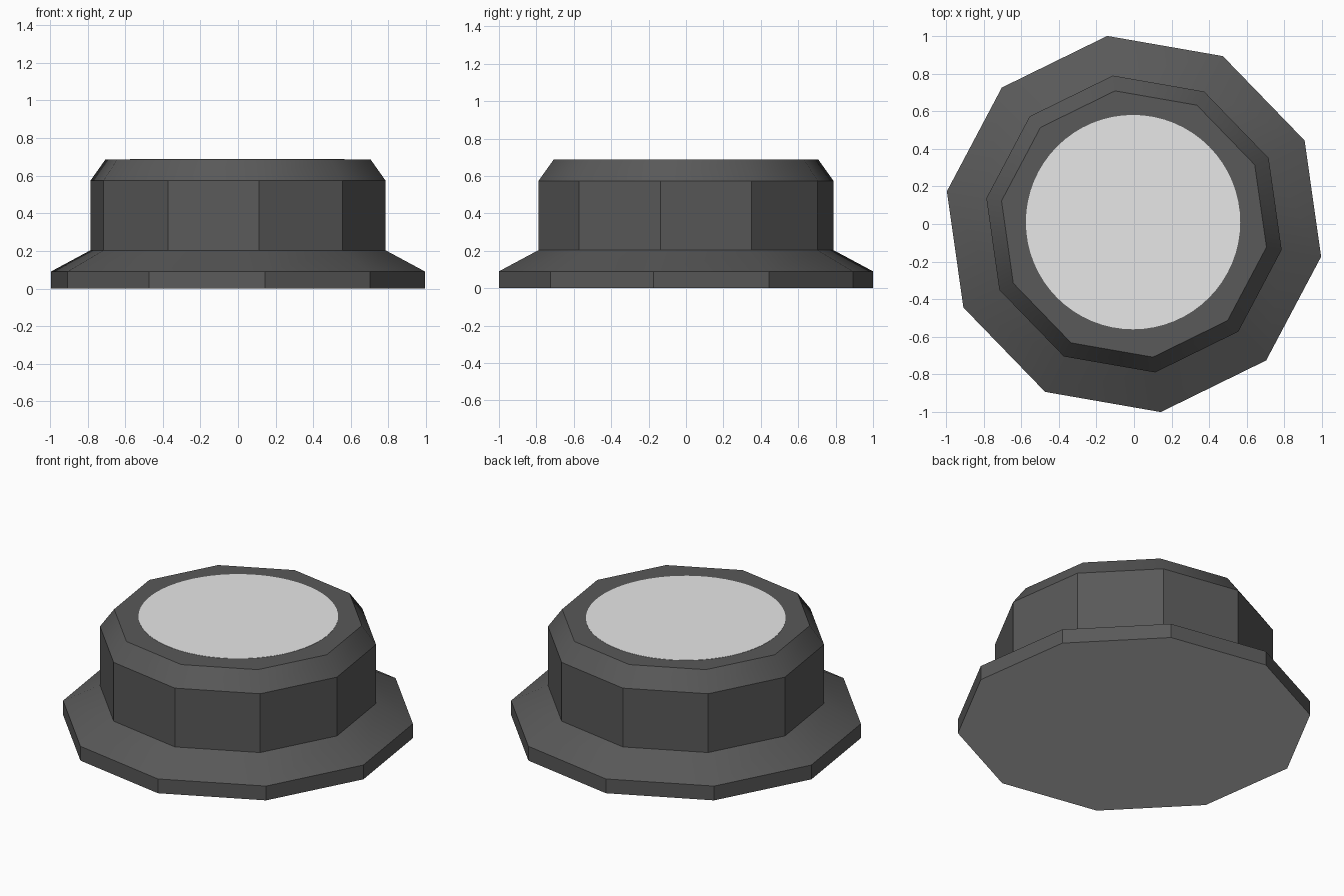
import bpy, bmesh, math

if "Cube" in bpy.data.objects:
    bpy.data.objects.remove(bpy.data.objects["Cube"])

def material(name, v):
    m = bpy.data.materials.new(name)
    m.diffuse_color = (v, v, v, 1)
    m.use_nodes = True
    m.node_tree.nodes["Principled BSDF"].inputs["Base Color"].default_value = m.diffuse_color
    return m

dark = material("dark_grey", 0.1)
light = material("light_grey", 0.8)
under = material("underside_grey", 0.65)

def lathe(name, profile, sides, turn, mats, centre=(0, 0)):
    """Stack polygon rings given as (radius, z), capped at both ends.
    A second material, if given, colours the downward cap."""
    bm = bmesh.new()
    rings = []
    for r, z in profile:
        rings.append([bm.verts.new((centre[0] + r * math.cos(turn + 2 * math.pi * i / sides),
                                    centre[1] + r * math.sin(turn + 2 * math.pi * i / sides), z))
                      for i in range(sides)])
    for a, b in zip(rings, rings[1:]):
        for i in range(sides):
            j = (i + 1) % sides
            bm.faces.new((a[i], a[j], b[j], b[i]))
    bottom = bm.faces.new(rings[0][::-1])
    bottom.material_index = len(mats) - 1
    bm.faces.new(rings[-1])
    me = bpy.data.meshes.new(name)
    bm.to_mesh(me)
    bm.free()
    for m in mats:
        me.materials.append(m)
    ob = bpy.data.objects.new(name, me)
    bpy.context.collection.objects.link(ob)
    bpy.ops.object.select_all(action='DESELECT')
    ob.select_set(True)
    bpy.context.view_layer.objects.active = ob
    bpy.ops.object.shade_smooth_by_angle(angle=math.radians(32))
    return ob

# Ten-sided flanged body: rim, sloped flange, upright wall, chamfer
lathe("knob_body",
      [(1.01, 0), (1.01, 0.09), (0.797, 0.203), (0.797, 0.573), (0.715, 0.687)],
      10, math.radians(-9.9), [dark, under])

# Thin round light plate on the top face
lathe("top_disc", [(0.57, 0.684), (0.57, 0.6885)], 64, 0, [light], (-0.005, 0.01))
